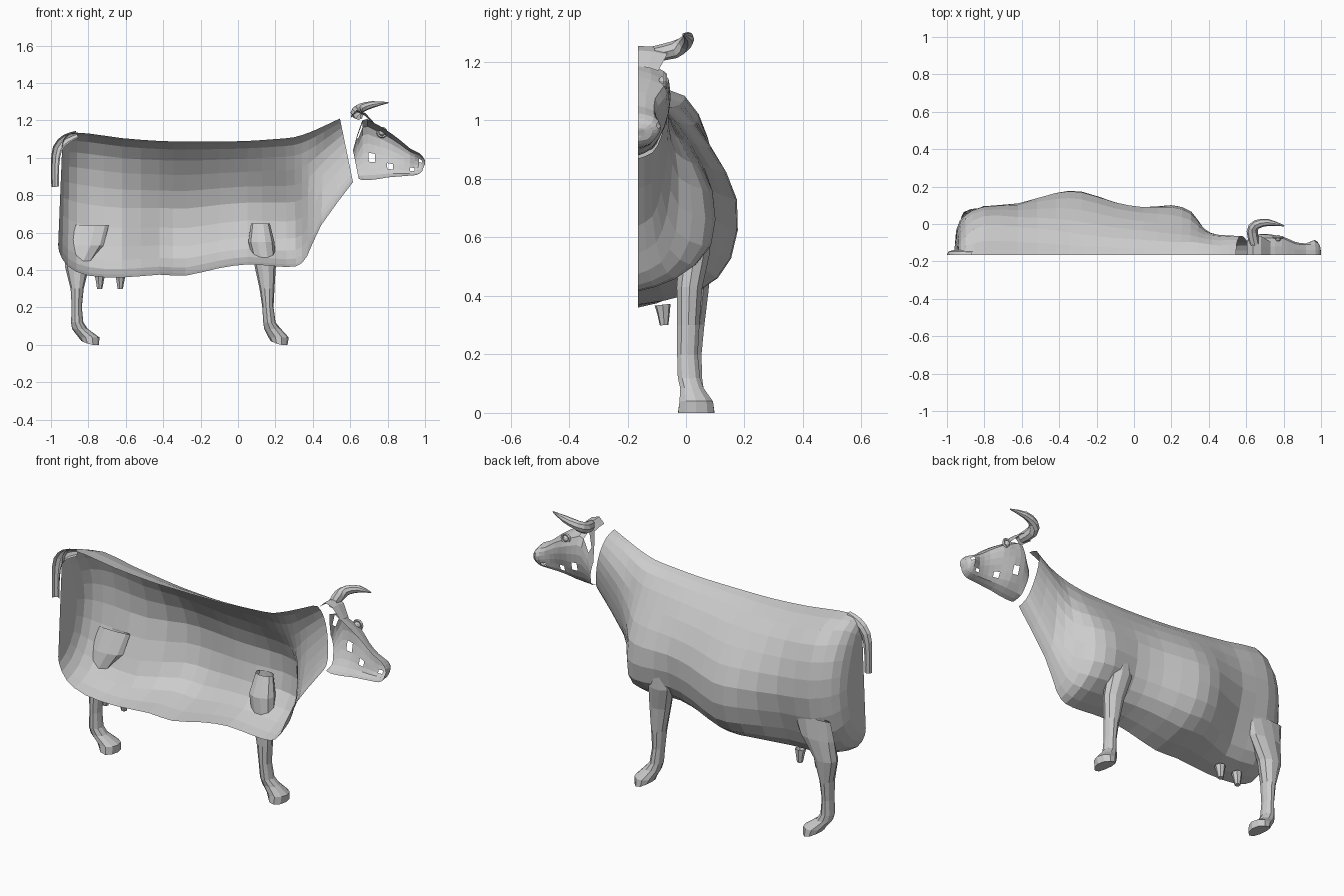
import bpy, bmesh, math
from mathutils import Vector

if "Cube" in bpy.data.objects:
    bpy.data.objects.remove(bpy.data.objects["Cube"])

CUT = -0.165  # the animal is an open half shell, cut on this y plane


def skin(name, rings, closed=False, cap_end=False, holes=()):
    """Bridge successive rings of points into a flat-shaded mesh."""
    bm = bmesh.new()
    rows = [[bm.verts.new(p) for p in ring] for ring in rings]
    n = len(rows[0])
    for a, b in zip(rows, rows[1:]):
        for i in range(n if closed else n - 1):
            j = (i + 1) % n
            bm.faces.new((a[i], a[j], b[j], b[i]))
    if cap_end:
        bm.faces.new(rows[-1])
    for x, z in holes:
        f = min(bm.faces, key=lambda f: math.hypot(f.calc_center_median().x - x,
                                                   f.calc_center_median().z - z))
        bm.faces.remove(f)
    bmesh.ops.remove_doubles(bm, verts=bm.verts, dist=0.0005)
    bmesh.ops.recalc_face_normals(bm, faces=bm.faces)
    me = bpy.data.meshes.new(name)
    bm.to_mesh(me)
    bm.free()
    ob = bpy.data.objects.new(name, me)
    bpy.context.collection.objects.link(ob)
    return ob


def smooth_rows(rows, steps):
    """Catmull-Rom interpolation between rows of numbers."""
    out = []
    for i in range(len(rows) - 1):
        p0, p1 = rows[max(i - 1, 0)], rows[i]
        p2, p3 = rows[i + 1], rows[min(i + 2, len(rows) - 1)]
        for s in range(steps):
            t = s / steps
            out.append([0.5 * (2 * b + (c - a) * t + (2 * a - 5 * b + 4 * c - d) * t * t
                               + (3 * b - a - 3 * c + d) * t ** 3)
                        for a, b, c, d in zip(p0, p1, p2, p3)])
    return out + [list(rows[-1])]


def half_shell(name, stations, ts, holes=()):
    """Stations: top x, top z, bottom x, bottom z, then widths at heights ts."""
    rings = []
    for xt, zt, xb, zb, *w in smooth_rows(stations, 2):
        prof = smooth_rows(list(zip(ts, w)), 2)
        rings.append([(xt + (xb - xt) * t, CUT + max(v, 0), zt + (zb - zt) * t)
                      for t, v in prof])
    return skin(name, rings, holes=holes)


def tube(name, path, ref, sides=8, half=False, steps=2):
    """Tube along (x, y, z, radius) points; half tubes face +y."""
    pts = smooth_rows(path, steps)
    rings = []
    for i, p in enumerate(pts):
        c = Vector(p[:3])
        d = Vector(pts[min(i + 1, len(pts) - 1)][:3]) - Vector(pts[max(i - 1, 0)][:3])
        n = d.cross(Vector(ref)).normalized()
        u = n.cross(d).normalized()
        if half:
            angs = [-math.pi / 2 + math.pi * k / sides for k in range(sides + 1)]
        else:
            angs = [2 * math.pi * k / sides for k in range(sides)]
        rings.append([c + p[3] * (math.cos(a) * u + math.sin(a) * n) for a in angs])
    return skin(name, rings, closed=not half, cap_end=not half)


def leg(name, rows):
    """Stacked ellipses: z, x, y, radius x, radius y; the heel of the sole is raised."""
    rings = [[(x + rx * math.cos(a), y + ry * math.sin(a),
               z + (0.02 * max(0, -math.cos(a)) if z == 0 else 0))
              for a in (2 * math.pi * k / 10 for k in range(10))]
             for z, x, y, rx, ry in rows]
    skin(name, rings, closed=True, cap_end=True)


# Trunk and neck, rump to throat
trunk = [
    (-.94, 1.05, -.96, .56, 0, 0, 0, 0, 0),
    (-.935, 1.09, -.957, .50, .05, .10, .14, .12, .06),
    (-.90, 1.13, -.91, .42, .10, .19, .215, .18, .10),
    (-.80, 1.13, -.80, .37, .16, .24, .26, .215, .14),
    (-.62, 1.105, -.62, .36, .15, .24, .275, .21, .14),
    (-.42, 1.09, -.42, .375, .13, .25, .33, .305, .20),
    (-.28, 1.087, -.28, .37, .11, .24, .335, .315, .20),
    (-.10, 1.087, -.10, .41, .09, .20, .28, .26, .17),
    (.05, 1.09, .05, .43, .08, .18, .255, .23, .14),
    (.20, 1.10, .20, .42, .07, .16, .255, .25, .13),
    (.30, 1.11, .31, .42, .07, .14, .22, .22, .12),
    (.38, 1.135, .37, .475, .06, .11, .14, .13, .08),
    (.46, 1.17, .445, .64, .05, .10, .105, .08, .05),
    (.545, 1.21, .615, .87, .06, .095, .10, .08, .05),
]
half_shell("trunk", [(*r[:4], 0, *r[4:], 0) for r in trunk],
           (0, .06, .25, .5, .78, .94, 1))

# Head, open at the back, with small gaps in the cheek
head = [
    (.615, 1.04, .645, .89, .08, .085, .085, .07, .05),
    (.665, 1.20, .67, .88, 0, .09, .11, .09, .05),
    (.72, 1.19, .74, .885, 0, .09, .11, .09, .05),
    (.79, 1.15, .80, .895, 0, .09, .095, .07, .045),
    (.86, 1.10, .86, .90, 0, .06, .07, .055, .04),
    (.92, 1.05, .92, .905, 0, .055, .06, .055, .04),
    (.97, 1.025, .96, .91, 0, .055, .08, .065, .04),
    (.998, .99, .985, .93, 0, .04, .05, .045, .03),
    (1.0, .965, .99, .95, 0, 0, 0, 0, 0),
]
half_shell("head", [(*r, 0) for r in head], (0, .12, .4, .7, .92, 1),
           holes=[(.70, .99), (.82, .96), (.93, .94), (.975, .99), (.66, 1.14)])

# Poll strip over the crown, and horn
skin("poll", [[(x, CUT + w * k, z - drop * k * k) for k in (0, .5, 1)]
              for x, z, w, drop in ((.605, 1.225, .08, .01), (.635, 1.255, .10, .01),
                                    (.68, 1.24, .10, .015), (.73, 1.185, .07, .015))])
tube("horn", [(.645, -.11, 1.228, .026), (.632, -.04, 1.242, .03), (.655, -.003, 1.265, .025),
              (.72, .008, 1.285, .018), (.803, -.01, 1.295, .003)], (0, 0, 1))

# Eye and eyelid
bpy.ops.mesh.primitive_uv_sphere_add(segments=10, ring_count=6, radius=.018,
                                     location=(.77, -.076, 1.135))
bpy.context.object.name = "eye"
bpy.ops.mesh.primitive_torus_add(major_segments=10, minor_segments=5, major_radius=.024,
                                 minor_radius=.007, location=(.77, -.072, 1.135),
                                 rotation=(math.pi / 2, 0, 0))
bpy.context.object.name = "eyelid"

# Tail
tube("tail", [(-.86, CUT, 1.125, .02), (-.92, CUT, 1.10, .026), (-.965, CUT, 1.05, .026),
              (-.978, CUT, .96, .022), (-.978, CUT, .845, .02)], (0, 1, 0), sides=4, half=True)

# Legs with hooves, their tops lying in the trunk surface
leg("front_leg", [(.65, .12, .055, .05, .03), (.55, .125, .03, .07, .055),
                  (.43, .145, .012, .058, .046), (.30, .155, .008, .04, .04),
                  (.20, .16, .005, .03, .037), (.12, .168, .01, .033, .04),
                  (.085, .185, .02, .045, .042), (.04, .217, .035, .054, .06),
                  (0, .22, .035, .045, .065)])
leg("hind_leg", [(.64, -.80, .064, .11, .012), (.53, -.82, .045, .10, .04),
                 (.42, -.86, .03, .065, .05), (.30, -.86, .02, .035, .045),
                 (.20, -.862, .015, .027, .04), (.12, -.86, .015, .033, .042),
                 (.085, -.845, .02, .042, .042), (.04, -.797, .035, .056, .06),
                 (0, -.79, .035, .047, .065)])

# Teats
for i, x in enumerate((-.74, -.63)):
    tube(f"teat_{i + 1}", [(x, -.08, .37, .028), (x, -.077, .34, .022), (x, -.075, .30, .015)],
         (1, 0, 0), sides=7)
